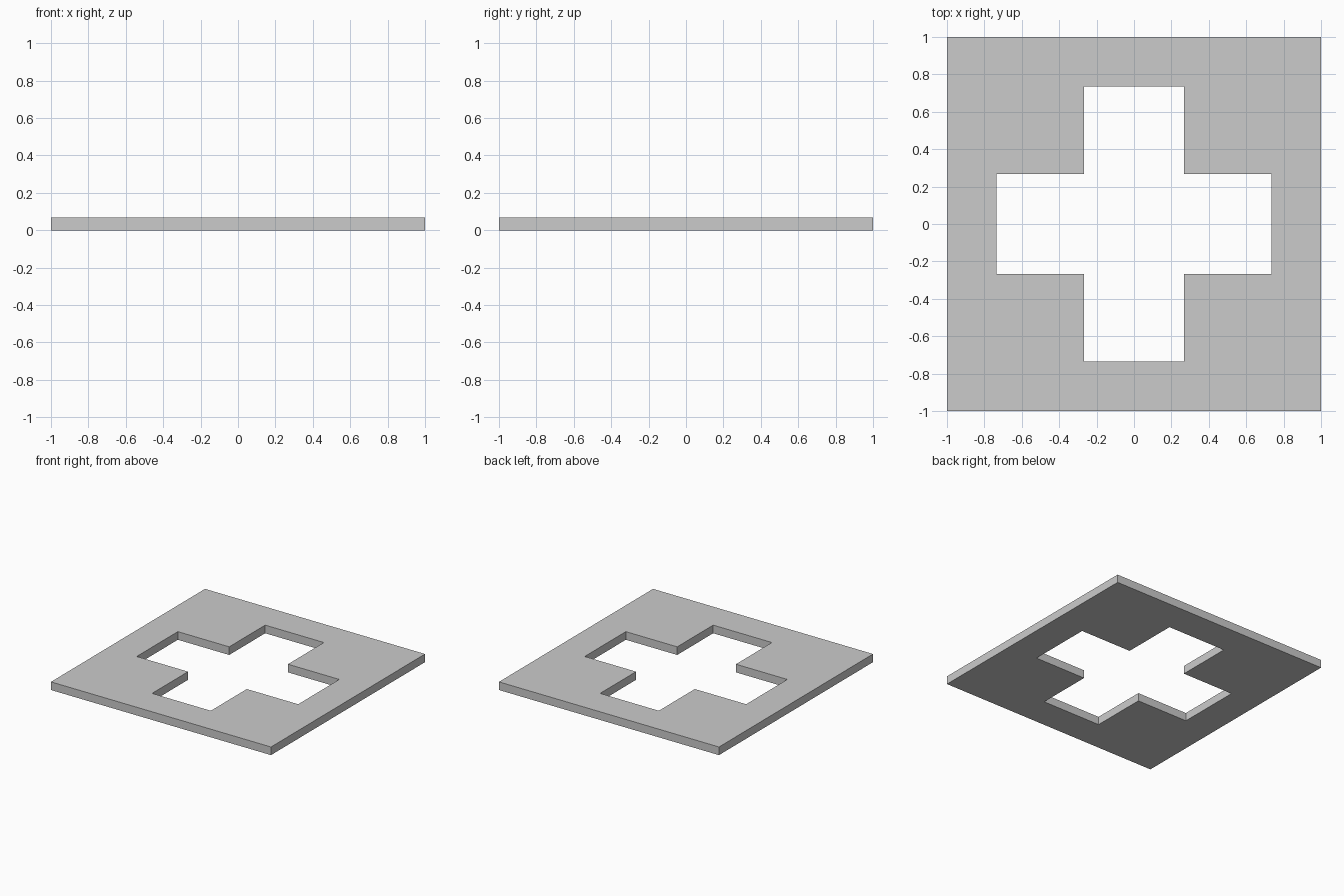
import bpy, bmesh

if "Cube" in bpy.data.objects:
    bpy.data.objects.remove(bpy.data.objects["Cube"])

THICK = 0.067
ARM = 0.267      # half width of a cross arm
REACH = 0.734    # half length of the cross
lines = [-1, -REACH, -ARM, ARM, REACH, 1]


def in_cross(x, y):
    a, b = sorted((abs(x), abs(y)))
    return a < ARM and b < REACH


# Flat square sheet laid out in cells, leaving out those in the cross opening
bm = bmesh.new()
grid = [[bm.verts.new((x, y, 0)) for y in lines] for x in lines]
for i in range(5):
    for j in range(5):
        cx = (lines[i] + lines[i + 1]) / 2
        cy = (lines[j] + lines[j + 1]) / 2
        if not in_cross(cx, cy):
            bm.faces.new((grid[i][j], grid[i + 1][j], grid[i + 1][j + 1], grid[i][j + 1]))
bmesh.ops.delete(bm, geom=[v for v in bm.verts if not v.link_faces], context='VERTS')

# Give the sheet its thickness
ext = bmesh.ops.extrude_face_region(bm, geom=bm.faces[:], use_keep_orig=True)
top = [g for g in ext["geom"] if isinstance(g, bmesh.types.BMVert)]
bmesh.ops.translate(bm, verts=top, vec=(0, 0, THICK))
bmesh.ops.recalc_face_normals(bm, faces=bm.faces[:])

mesh = bpy.data.meshes.new("plate_with_cross_opening")
bm.to_mesh(mesh)
bm.free()
plate = bpy.data.objects.new("plate_with_cross_opening", mesh)
bpy.context.collection.objects.link(plate)
